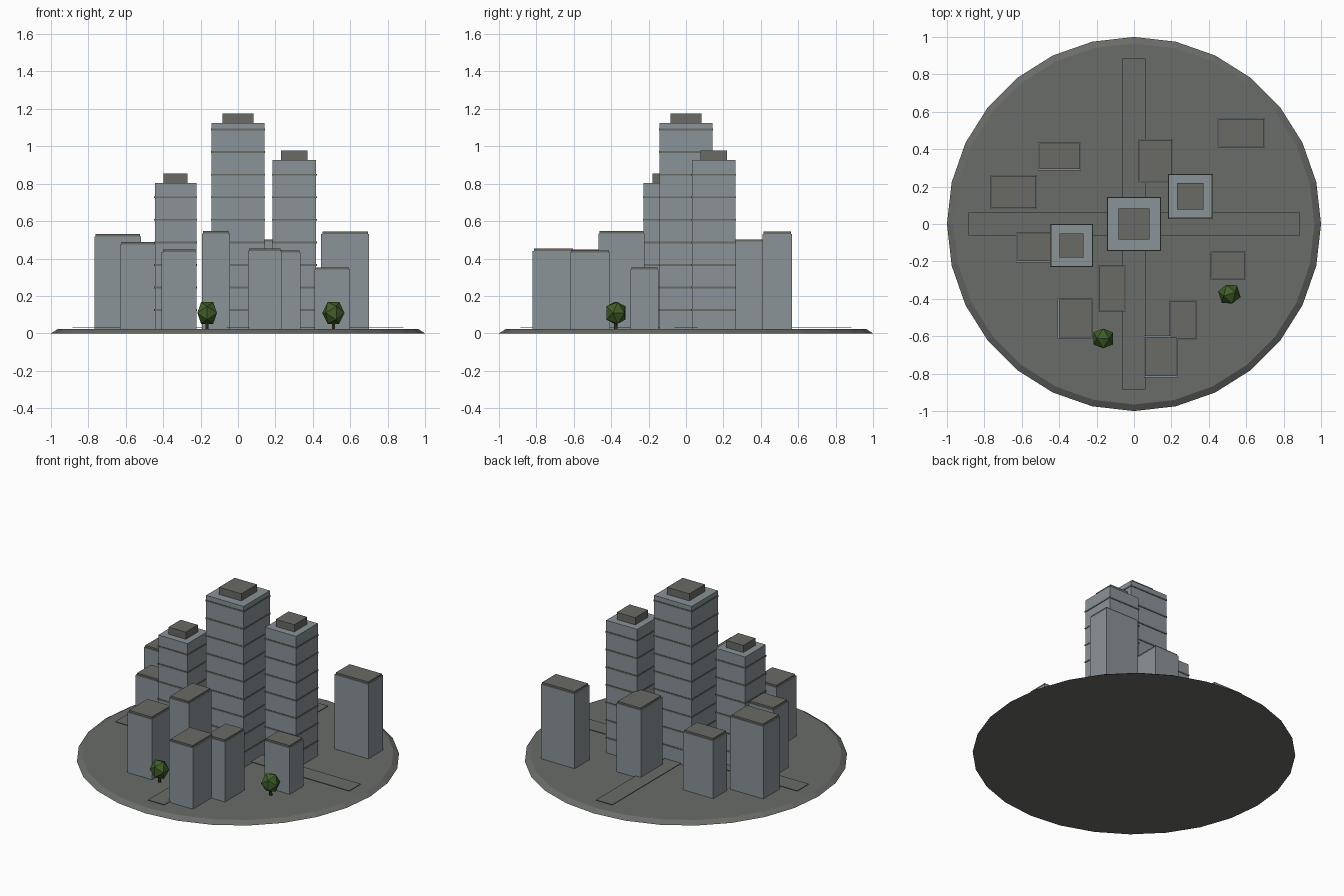
import bpy, bmesh, math
from mathutils import Vector, Matrix

if "Cube" in bpy.data.objects:
    bpy.data.objects.remove(bpy.data.objects["Cube"], do_unlink=True)


def material(name, rgb):
    m = bpy.data.materials.new(name)
    m.use_nodes = True
    m.diffuse_color = (*rgb, 1)
    m.node_tree.nodes["Principled BSDF"].inputs["Base Color"].default_value = (*rgb, 1)
    return m


WALL = material("blue grey wall", (0.255, 0.292, 0.314))
ROOF = material("dark roof", (0.144, 0.144, 0.13))
GROUND = material("ground grey", (0.144, 0.15, 0.138))
LEAF = material("leaf green", (0.05, 0.11, 0.022))
BARK = material("bark brown", (0.06, 0.04, 0.025))
DECK = 0.022


def finish(name, bm, mats):
    bmesh.ops.recalc_face_normals(bm, faces=bm.faces)
    mesh = bpy.data.meshes.new(name)
    bm.to_mesh(mesh)
    bm.free()
    for m in mats:
        mesh.materials.append(m)
    obj = bpy.data.objects.new(name, mesh)
    bpy.context.collection.objects.link(obj)
    return obj


def add_box(bm, cx, cy, sx, sy, z0, z1, mat=0):
    matrix = Matrix.Translation((cx, cy, (z0 + z1) / 2)) @ Matrix.Diagonal((sx, sy, z1 - z0, 1))
    verts = bmesh.ops.create_cube(bm, size=1, matrix=matrix)["verts"]
    for f in {f for v in verts for f in v.link_faces}:
        f.material_index = mat


# Ground disc with a sloping rim
bm = bmesh.new()
bmesh.ops.create_cone(bm, cap_ends=True, segments=28, radius1=1, radius2=0.965, depth=DECK,
                      matrix=Matrix.Translation((0, 0, DECK / 2)))
finish("ground_disc", bm, [GROUND])

# Crossing roads as thin plates
for name, sx, sy, top in (("road_across", 1.77, 0.124, 0.033), ("road_along", 0.124, 1.77, 0.032)):
    bm = bmesh.new()
    add_box(bm, 0, 0, sx, sy, top - 0.003, top)
    finish(name, bm, [GROUND])


def tower(name, x, y, width, top, cap):
    """Square tower with floor bands and a roof cap."""
    bm = bmesh.new()
    add_box(bm, x, y, width, width, DECK, top)
    z = 0.125
    while z < top - 0.02:
        add_box(bm, x, y, width + 0.007, width + 0.007, z - 0.005, z + 0.005, 1)
        z += 0.1205
    add_box(bm, x, y, cap, cap, top, top + 0.049, 1)
    finish(name, bm, [WALL, ROOF])


tower("central_tower", 0, 0, 0.284, 1.125, 0.168)
tower("east_tower", 0.301, 0.148, 0.234, 0.928, 0.14)
tower("west_tower", -0.334, -0.115, 0.222, 0.805, 0.13)


def block(name, x0, x1, y0, y1, top):
    """Plain block with a slightly inset roof slab."""
    bm = bmesh.new()
    cx, cy, sx, sy = (x0 + x1) / 2, (y0 + y1) / 2, x1 - x0, y1 - y0
    add_box(bm, cx, cy, sx, sy, DECK, top - 0.012)
    add_box(bm, cx, cy, sx - 0.012, sy - 0.012, top - 0.012, top, 1)
    finish(name, bm, [WALL, ROOF])


for name, *dims in (
    ("far_west_block", -0.768, -0.518, 0.08, 0.262, 0.53),
    ("north_west_block", -0.512, -0.283, 0.287, 0.437, 0.43),
    ("west_block", -0.63, -0.43, -0.205, -0.045, 0.487),
    ("south_west_block", -0.408, -0.222, -0.612, -0.397, 0.447),
    ("centre_south_block", -0.193, -0.044, -0.468, -0.222, 0.547),
    ("south_east_block", 0.19, 0.335, -0.62, -0.407, 0.443),
    ("south_block", 0.053, 0.233, -0.82, -0.597, 0.453),
    ("east_block", 0.408, 0.6, -0.298, -0.147, 0.352),
    ("north_block", 0.023, 0.208, 0.22, 0.455, 0.502),
    ("north_east_block", 0.445, 0.7, 0.408, 0.568, 0.544),
):
    block(name, *dims)


def tree(name, x, y, turn):
    """Faceted crown on a short trunk."""
    bm = bmesh.new()
    t = (1 + math.sqrt(5)) / 2
    spin = Matrix.Rotation(turn, 3, "Z")
    for a in (-1, 1):
        for b in (-t, t):
            for p in ((a, 0, b), (0, b, a), (b, a, 0)):
                q = spin @ Vector(p) * 0.0325
                bm.verts.new((x + q.x, y + q.y, 0.109 + q.z * 1.1))
    bmesh.ops.convex_hull(bm, input=bm.verts[:])
    finish(name + "_crown", bm, [LEAF])
    bm = bmesh.new()
    bmesh.ops.create_cone(bm, cap_ends=True, segments=6, radius1=0.01, radius2=0.008, depth=0.06,
                          matrix=Matrix.Translation((x, y, DECK + 0.03)))
    finish(name + "_trunk", bm, [BARK])


tree("south_tree", -0.165, -0.612, 0)
tree("east_tree", 0.51, -0.375, 0.3)
